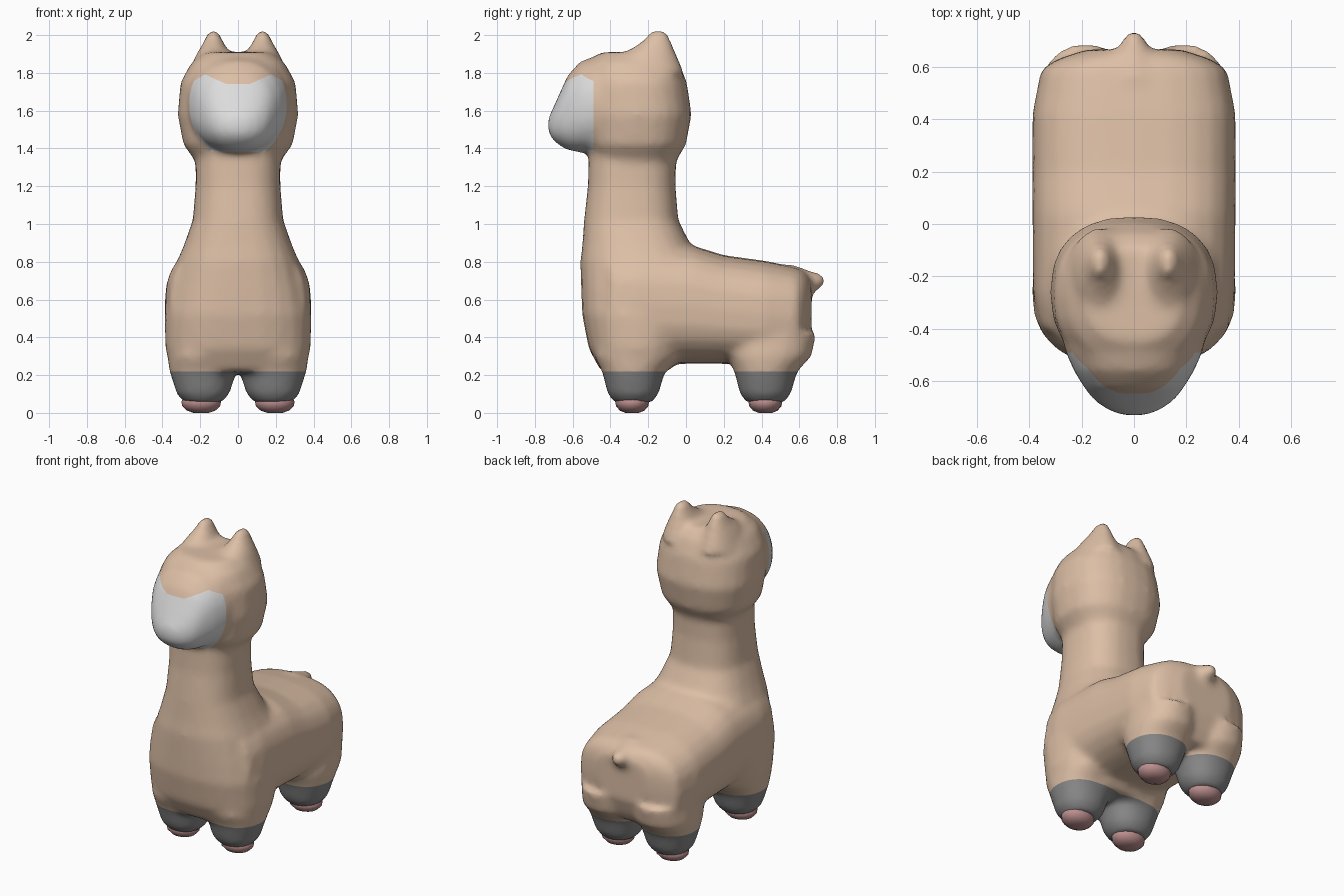
import bpy, bmesh
from math import cos, sin, pi, copysign
from mathutils import Vector

if "Cube" in bpy.data.objects:
    bpy.data.objects.remove(bpy.data.objects["Cube"], do_unlink=True)


def material(name, rgb):
    m = bpy.data.materials.new(name)
    m.use_nodes = True
    m.diffuse_color = (*rgb, 1)
    m.node_tree.nodes["Principled BSDF"].inputs["Base Color"].default_value = (*rgb, 1)
    return m


wool = material("tan wool", (0.72, 0.52, 0.38))
white = material("pale face", (0.72, 0.72, 0.72))
grey = material("grey hoof", (0.25, 0.25, 0.25))
pink = material("pink toe", (0.50, 0.27, 0.27))


def loft(bm, axis, rings, cx=0, power=2.4, sides=24):
    """Closed skin through rings of (position, low, high, half width) along z or y."""
    loops = []
    for t, low, high, half in rings:
        loop = []
        for i in range(sides):
            a = 2 * pi * i / sides
            u, v = (copysign(abs(f) ** (2 / power), f) for f in (cos(a), sin(a)))
            w = (low + high) / 2 + v * (high - low) / 2
            co = (cx + u * half, w, t) if axis == "z" else (cx + u * half, t, w)
            loop.append(bm.verts.new(co))
        loops.append(loop)
    faces = [bm.faces.new(loops[0]), bm.faces.new(loops[-1])]
    for a, b in zip(loops, loops[1:]):
        for i in range(sides):
            j = (i + 1) % sides
            faces.append(bm.faces.new((a[i], a[j], b[j], b[i])))
    bmesh.ops.recalc_face_normals(bm, faces=faces)


def make_object(name, bm, mats):
    me = bpy.data.meshes.new(name)
    bm.to_mesh(me)
    bm.free()
    for m in mats:
        me.materials.append(m)
    me.shade_smooth()
    ob = bpy.data.objects.new(name, me)
    bpy.context.collection.objects.link(ob)
    return ob


bm = bmesh.new()

# Chest and neck
loft(bm, "z", [(0.22, -0.45, -0.09, 0.35), (0.34, -0.515, 0, 0.385), (0.52, -0.55, 0.05, 0.39),
               (0.65, -0.555, 0.08, 0.365), (0.8, -0.56, 0.1, 0.325), (0.88, -0.55, 0.03, 0.29),
               (1.02, -0.54, -0.04, 0.24), (1.2, -0.52, -0.055, 0.225), (1.4, -0.515, -0.05, 0.225)],
     power=2.5)

# Torso
loft(bm, "y", [(-0.4, 0.27, 0.88, 0.36), (-0.27, 0.26, 0.9, 0.385), (0.04, 0.26, 0.885, 0.388),
               (0.2, 0.26, 0.835, 0.388), (0.42, 0.25, 0.805, 0.388), (0.59, 0.25, 0.77, 0.355),
               (0.63, 0.32, 0.75, 0.29), (0.665, 0.42, 0.7, 0.18)], power=2.7)

# Head, muzzle and tail
loft(bm, "z", [(1.32, -0.48, -0.06, 0.215), (1.42, -0.53, 0, 0.29), (1.58, -0.55, 0.03, 0.32),
               (1.75, -0.55, 0.005, 0.305), (1.85, -0.53, -0.035, 0.25), (1.91, -0.45, -0.09, 0.18)],
     power=2.4)
loft(bm, "y", [(-0.3, 1.4, 1.9, 0.28), (-0.48, 1.38, 1.89, 0.265), (-0.56, 1.378, 1.86, 0.23),
               (-0.625, 1.39, 1.79, 0.19), (-0.67, 1.415, 1.69, 0.155), (-0.71, 1.45, 1.6, 0.1),
               (-0.73, 1.49, 1.56, 0.04)], power=2.3)
loft(bm, "y", [(0.55, 0.56, 0.79, 0.13), (0.65, 0.61, 0.755, 0.075), (0.7, 0.655, 0.74, 0.045),
               (0.735, 0.665, 0.73, 0.03)], power=2)

# Ears and legs, mirrored
for side in (-1, 1):
    loft(bm, "z", [(1.8, -0.4, -0.01, 0.13), (1.9, -0.34, -0.05, 0.09),
                   (1.96, -0.24, -0.075, 0.055), (2.02, -0.185, -0.1, 0.028)],
         cx=side * 0.13, power=2)
    for y in (-0.28, 0.42):
        loft(bm, "z", [(0.055, y - 0.1, y + 0.1, 0.1), (0.1, y - 0.135, y + 0.135, 0.14),
                       (0.22, y - 0.165, y + 0.17, 0.178), (0.3, y - 0.205, y + 0.245, 0.19),
                       (0.42, y - 0.2, y + 0.27, 0.18)], cx=side * 0.185, power=2.2)

# Fuse the parts into one soft skin
body = make_object("body", bm, [wool, white, grey])
fuse = body.modifiers.new("fuse", "REMESH")
fuse.mode = "VOXEL"
fuse.voxel_size = 0.02
soften = body.modifiers.new("soften", "SMOOTH")
soften.factor = 0.5
soften.iterations = 9
skin = bpy.data.meshes.new_from_object(body.evaluated_get(bpy.context.evaluated_depsgraph_get()))
body.modifiers.clear()

# Cut the colour borders into the skin
bm = bmesh.new()
bm.from_mesh(skin)


def cut(point, normal, inside):
    faces = [f for f in bm.faces if inside(f.calc_center_median())]
    geom = faces + list({e for f in faces for e in f.edges}) + list({v for f in faces for v in f.verts})
    bmesh.ops.bisect_plane(bm, geom=geom, dist=1e-5, plane_co=point, plane_no=Vector(normal).normalized())


def near_face(c):
    return c.y < -0.4 and c.z > 1.3


cut((0, 0, 0.22), (0, 0, 1), lambda c: c.z < 0.3)
cut((0, -0.49, 0), (0, 1, 0), near_face)
cut((0, 0, 1.38), (0, 0, 1), near_face)
cut((0, 0, 1.74), (0, 0, 1), near_face)
for s in (-1, 1):
    cut((s * 0.06, 0, 1.74), (-s * 0.45, 0, 1), lambda c: near_face(c) and c.x * s > 0)
    cut((s * 0.18, 0, 1.79), (s * 0.6, 0, 1), lambda c: near_face(c) and c.x * s > 0)

# Colour by height and place
for f in bm.faces:
    f.smooth = True
    c = f.calc_center_median()
    x = abs(c.x)
    brow = min(max(1.74, 1.74 + 0.45 * (x - 0.06)), 1.79 - 0.6 * (x - 0.18))
    if c.z < 0.22:
        f.material_index = 2
    elif c.y < -0.49 and 1.38 < c.z < brow:
        f.material_index = 1
    else:
        f.material_index = 0
bm.to_mesh(body.data)
bm.free()
bpy.data.meshes.remove(skin)

# Toes
for side, hand in ((-1, "right"), (1, "left")):
    for y, end in ((-0.285, "front"), (0.42, "back")):
        bm = bmesh.new()
        loft(bm, "z", [(0, y - 0.035, y + 0.035, 0.04), (0.012, y - 0.065, y + 0.065, 0.075),
                       (0.035, y - 0.085, y + 0.085, 0.1), (0.06, y - 0.09, y + 0.09, 0.105),
                       (0.1, y - 0.07, y + 0.07, 0.08)], cx=side * 0.195, power=2, sides=16)
        make_object(f"{end}_{hand}_toe", bm, [pink])
